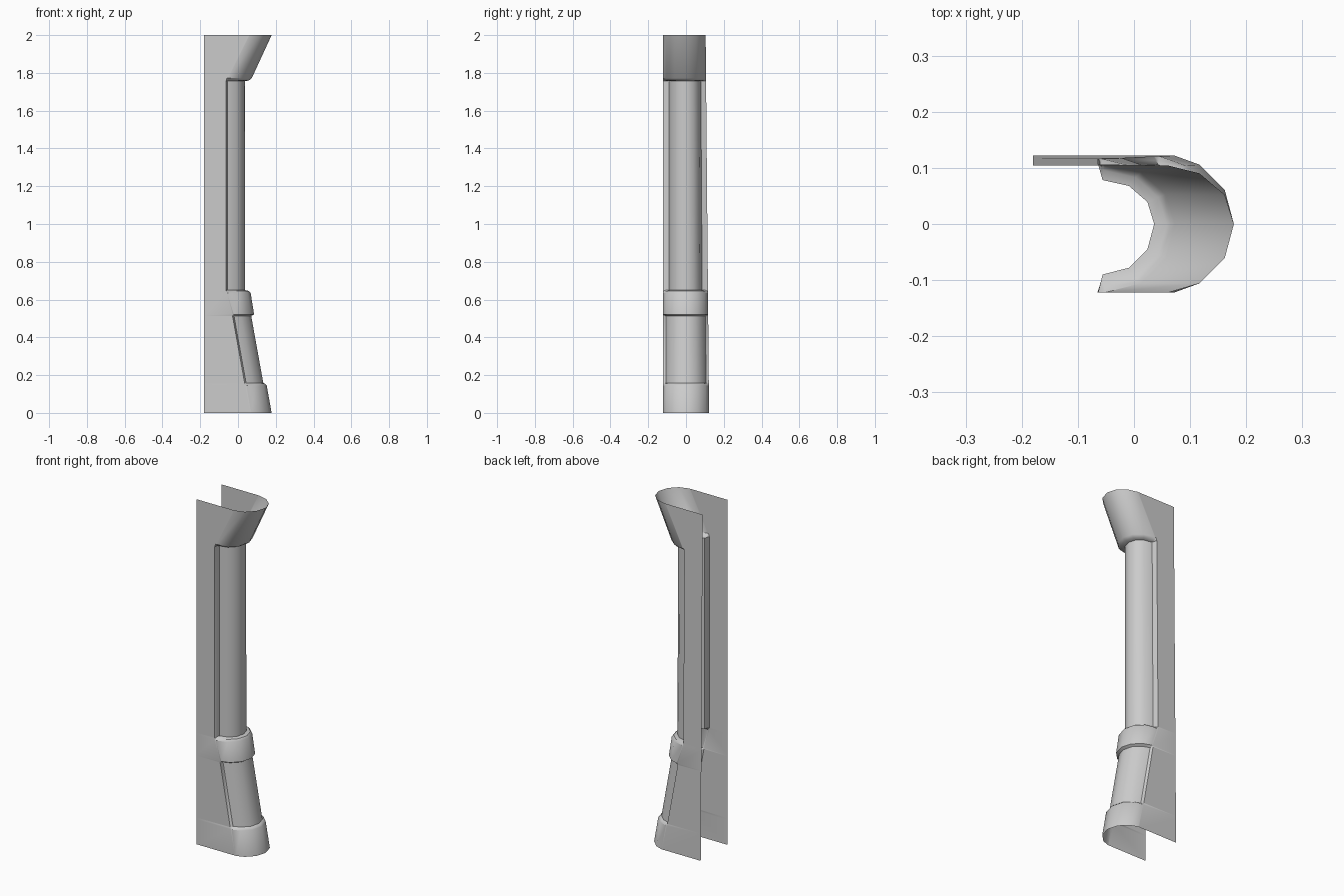
import bpy, bmesh
from math import cos, sin, pi

if "Cube" in bpy.data.objects:
    bpy.data.objects.remove(bpy.data.objects["Cube"])

R = 0.122        # half depth of the U-shaped shell
LEFT = -0.18     # open side
SEGS = 6         # sides of the rounded nose

# z, outer nose x, recess depth, offset of recess edge
rings = [
    (0.000, 0.178, 0.000, 0.010),   # foot
    (0.145, 0.152, 0.000, 0.010),
    (0.155, 0.150, 0.008, 0.010),   # lower ledge
    (0.158, 0.149, 0.015, 0.010),
    (0.513, 0.085, 0.015, 0.010),   # lower recessed panel
    (0.517, 0.085, 0.008, 0.010),
    (0.522, 0.085, 0.000, 0.010),   # collar
    (0.635, 0.067, 0.000, -0.008),
    (0.646, 0.067, 0.010, -0.008),  # shaft ledge
    (0.650, 0.068, 0.032, -0.008),
    (1.756, 0.068, 0.032, -0.008),  # recessed shaft
    (1.760, 0.070, 0.012, -0.008),
    (1.772, 0.073, 0.000, -0.008),  # flared head
    (2.000, 0.178, 0.000, 0.000),
]


def section(z, nose, depth, edge):
    """Front half, nose, then back half of one cross-section."""
    cx = nose - R
    r = R - depth
    front = [(LEFT, -R), (cx + edge - 0.002, -R),
             (cx + edge + 0.002, -R + depth * 0.5),
             (cx + edge + 0.006, -r)]
    first = 1 if edge > 0 else 0
    arc = [(cx + r * sin(pi * k / SEGS), -r * cos(pi * k / SEGS))
           for k in range(1, SEGS)]
    pts = front + arc + [(x, -y) for x, y in reversed(front)]
    # the back wall leans inwards towards the top
    back = (R - 0.009 * z) / R
    return [(x, y * back if y > 0 else y, z) for x, y in pts]


# Single-skin column cover
bm = bmesh.new()
rows = [[bm.verts.new(p) for p in section(*ring)] for ring in rings]
for a, b in zip(rows, rows[1:]):
    for j in range(len(a) - 1):
        bm.faces.new((a[j], a[j + 1], b[j + 1], b[j]))
mesh = bpy.data.meshes.new("column_cover")
bm.to_mesh(mesh)
bm.free()
cover = bpy.data.objects.new("column_cover", mesh)
bpy.context.collection.objects.link(cover)
bpy.context.view_layer.objects.active = cover
cover.select_set(True)
bpy.ops.object.shade_smooth_by_angle(angle=pi / 5)
